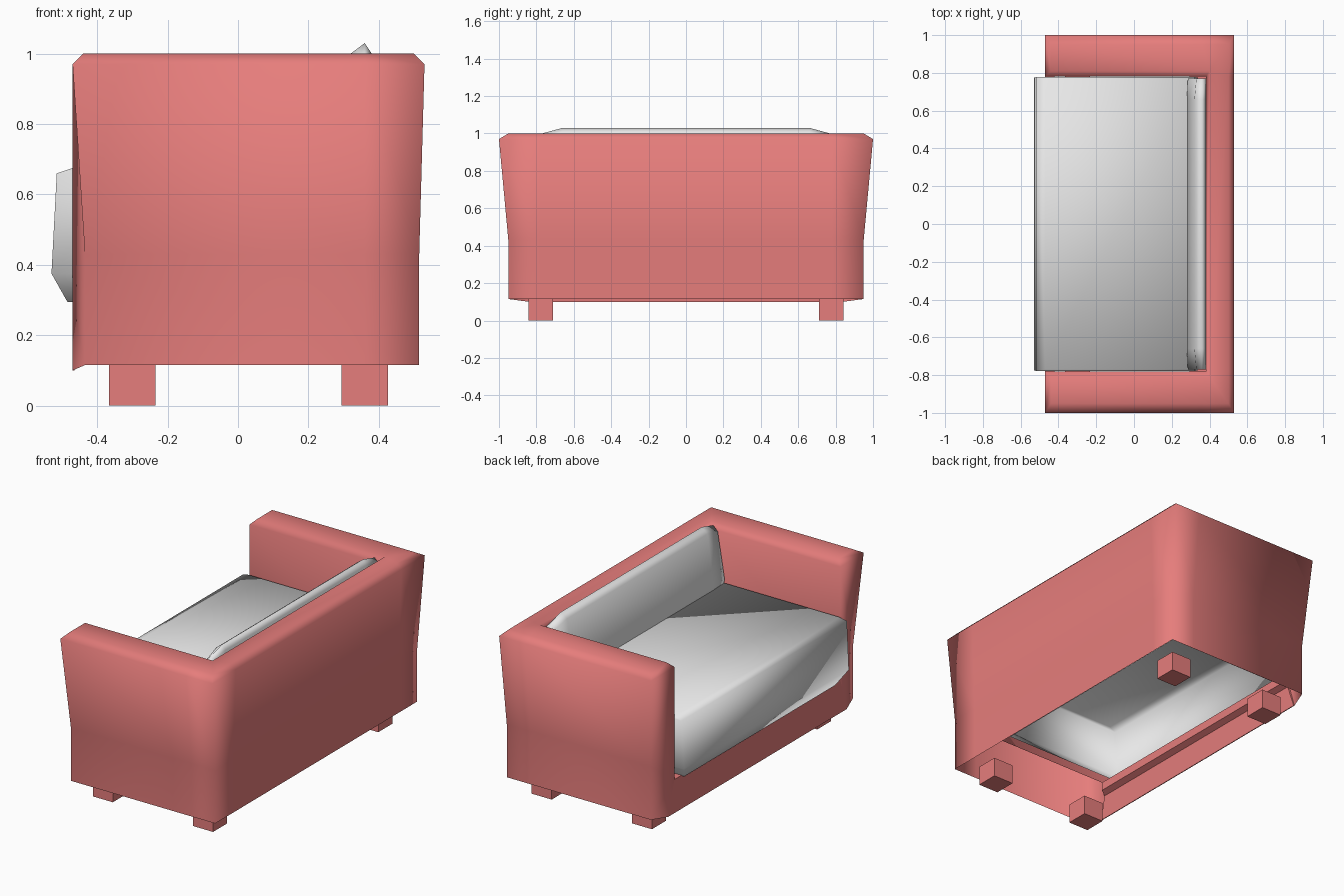
import bpy
import bmesh

cube = bpy.data.objects.get("Cube")
if cube:
    bpy.data.objects.remove(cube)


def material(name, rgb):
    m = bpy.data.materials.new(name)
    m.use_nodes = True
    m.diffuse_color = (*rgb, 1)
    m.node_tree.nodes["Principled BSDF"].inputs["Base Color"].default_value = (*rgb, 1)
    return m


red = material("coral red fabric", (0.79, 0.205, 0.2))
grey = material("light grey fabric", (0.8, 0.8, 0.8))


def build(name, quads, mat, smooth=True):
    """Make an object from corner lists, welding shared points."""
    bm = bmesh.new()
    for q in quads:
        corners = [p for i, p in enumerate(q) if p not in q[:i]]
        if len(corners) > 2:
            bm.faces.new([bm.verts.new(p) for p in corners])
    bmesh.ops.remove_doubles(bm, verts=bm.verts, dist=0.0005)
    bmesh.ops.recalc_face_normals(bm, faces=bm.faces)
    for f in bm.faces:
        f.smooth = smooth
    mesh = bpy.data.meshes.new(name)
    bm.to_mesh(mesh)
    bm.free()
    mesh.materials.append(mat)
    ob = bpy.data.objects.new(name, mesh)
    bpy.context.collection.objects.link(ob)


def loft(rows, wrap=False):
    """Quads between successive rows of points."""
    quads = []
    for a, b in zip(rows, rows[1:]):
        n = len(a)
        for i in range(n if wrap else n - 1):
            j = (i + 1) % n
            quads.append([a[i], a[j], b[j], b[i]])
    return quads


def solid(rows):
    """Closed loft with a face at each end."""
    return loft(rows, True) + [rows[0], rows[-1]]


def flip(p):
    return (p[0], -p[1], p[2])


def u_row(z, front, back, y, inner=False):
    """Points around the arms and back at one height, open at -x."""
    if inner:
        half = [(front, y, z)] + [(back, y, z)] * 3
    else:
        half = [(front, y, z), (0.36, y, z), (back, y, z), (back, 0.78, z)]
    return half + [flip(p) for p in reversed(half)]


# Arms and back: one U-shaped shell, hollow and open underneath
outer = [u_row(0.115, -0.435, 0.515, 0.95),
         u_row(0.43, -0.435, 0.515, 0.95),
         u_row(0.97, -0.47, 0.53, 1.0),
         u_row(1.0, -0.44, 0.50, 0.95)]
inner = [u_row(1.0, -0.44, 0.40, 0.81, True),
         u_row(0.97, -0.47, 0.38, 0.78, True),
         u_row(0.30, -0.47, 0.38, 0.78, True)]
shell = loft(outer + inner)

# Arm fronts, chamfered at the outer corner
side = [row[0] for row in outer]
toe = (-0.47, 0.84, 0.10)
lip = [toe] + [row[0] for row in reversed(inner)]
for q in loft([side, lip]):
    shell += [q, [flip(p) for p in q]]
build("arms_and_back", shell, red)

# Front rail below the seat, with a small step on its inner side
rail_end = [toe, (-0.47, 0.78, 0.30), (-0.42, 0.78, 0.30), (-0.42, 0.78, 0.25),
            (-0.455, 0.80, 0.235), (-0.465, 0.84, 0.10)]
build("front_rail", solid([rail_end, [flip(p) for p in rail_end]]), red, smooth=False)


# Seat cushion, a cover open underneath
def rect(z, x0, x1, y):
    return [(x0, -y, z), (x1, -y, z), (x1, y, z), (x0, y, z)]


rings = [rect(0.295, -0.485, 0.31, 0.71), rect(0.375, -0.53, 0.34, 0.775),
         rect(0.66, -0.515, 0.32, 0.778), rect(0.675, -0.47, 0.315, 0.77)]
build("seat_cushion", loft(rings, True) + [rings[-1]], grey)

# Back cushion, leaning against the back
full = [(0.30, 0.50), (0.28, 0.70), (0.32, 1.0), (0.36, 1.03), (0.38, 1.0), (0.38, 0.50)]
end = [(0.31, 0.52), (0.285, 0.70), (0.33, 0.97), (0.36, 1.0), (0.38, 0.98), (0.38, 0.52)]
build("back_cushion", solid([[(x, y, z) for x, z in prof]
                             for y, prof in ((-0.77, end), (-0.66, full),
                                             (0.66, full), (0.77, end))]), grey)

# Block feet
for x, x_name in ((-0.30, "front"), (0.36, "rear")):
    for s, y_name in ((1, "left"), (-1, "right")):
        r = 0.066
        build(f"{x_name}_foot_{y_name}",
              solid([[(x + i * r, s * 0.777 + j * r, z)
                      for i, j in ((-1, -1), (1, -1), (1, 1), (-1, 1))]
                     for z in (0, 0.116)]), red, smooth=False)
